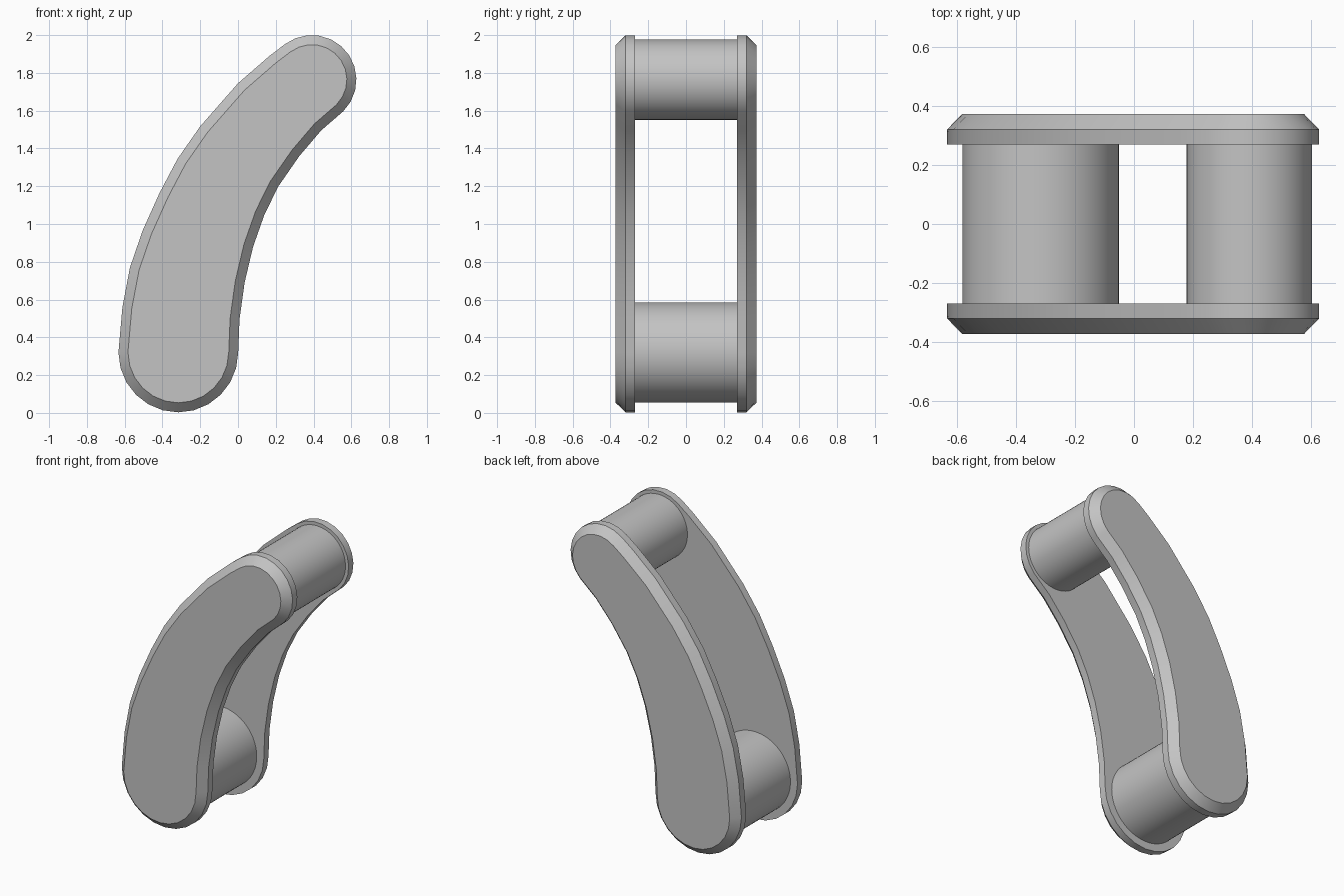
import bpy, bmesh, math
from mathutils import Vector

cube = bpy.data.objects.get("Cube")
if cube:
    bpy.data.objects.remove(cube, do_unlink=True)

grey = bpy.data.materials.new("plain_grey")
grey.use_nodes = True
grey.diffuse_color = (0.55, 0.55, 0.55, 1)
grey.node_tree.nodes["Principled BSDF"].inputs["Base Color"].default_value = (0.55, 0.55, 0.55, 1)

LOW, LOW_R = Vector((-0.316, 0.32)), 0.317     # lower end of the link (x, z)
TOP, TOP_R = Vector((0.391, 1.764)), 0.236     # upper end of the link
INNER_Y, EDGE_Y, OUTER_Y = 0.27, 0.32, 0.372   # plate depth levels
CHAMFER = 0.05


def arc(centre, radius, start, end, steps):
    angles = [math.radians(start + (end - start) * i / steps) for i in range(steps + 1)]
    return [centre + radius * Vector((math.cos(a), math.sin(a))) for a in angles]


def inset(points, distance):
    """Move a counter-clockwise outline inwards by an even distance."""
    result = []
    for i, p in enumerate(points):
        a = (p - points[i - 1]).normalized()
        b = (points[(i + 1) % len(points)] - p).normalized()
        na, nb = Vector((-a.y, a.x)), Vector((-b.y, b.x))
        result.append(p + (na + nb) * distance / (1 + na.dot(nb)))
    return result


def finish(name, bm):
    bmesh.ops.recalc_face_normals(bm, faces=bm.faces)
    mesh = bpy.data.meshes.new(name)
    bm.to_mesh(mesh)
    bm.free()
    mesh.materials.append(grey)
    obj = bpy.data.objects.new(name, mesh)
    bpy.context.collection.objects.link(obj)
    bpy.ops.object.select_all(action='DESELECT')
    obj.select_set(True)
    bpy.context.view_layer.objects.active = obj
    bpy.ops.object.shade_smooth_by_angle(angle=math.radians(30))


def loft(name, sections):
    """Skin a closed solid through (outline, y) sections."""
    bm = bmesh.new()
    rings = [[bm.verts.new((p.x, y, p.y)) for p in pts] for pts, y in sections]
    for r, s in zip(rings, rings[1:]):
        for i in range(len(r)):
            bm.faces.new((r[i - 1], r[i], s[i], s[i - 1]))
    bm.faces.new(rings[0])
    bm.faces.new(rings[-1])
    finish(name, bm)


# Curved link outline: two round ends joined by a concave and a convex side
concave = [(0.008, 0.495), (0.035, 0.69), (0.08, 0.88), (0.14, 1.05),
           (0.214, 1.2), (0.325, 1.36), (0.44, 1.495)]
convex = [(0.167, 1.89), (0, 1.745), (-0.2, 1.517), (-0.32, 1.345),
          (-0.415, 1.165), (-0.505, 0.965), (-0.572, 0.77), (-0.612, 0.56)]
outline = (arc(LOW, LOW_R, 180, 360, 12) + [Vector(p) for p in concave]
           + arc(TOP, TOP_R, -45, 127, 11) + [Vector(p) for p in convex])
face_outline = inset(outline, CHAMFER)

# Side plates, chamfered on the outside
for name, side in (("front_plate", -1), ("back_plate", 1)):
    loft(name, [(outline, side * INNER_Y), (outline, side * EDGE_Y),
                (face_outline, side * OUTER_Y)])

# Round pins between the plates
for name, centre, radius in (("lower_pin", LOW, 0.265), ("upper_pin", TOP, 0.2125)):
    circle = arc(centre, radius, 0, 360, 64)[:-1]
    loft(name, [(circle, -INNER_Y - 0.01), (circle, INNER_Y + 0.01)])
